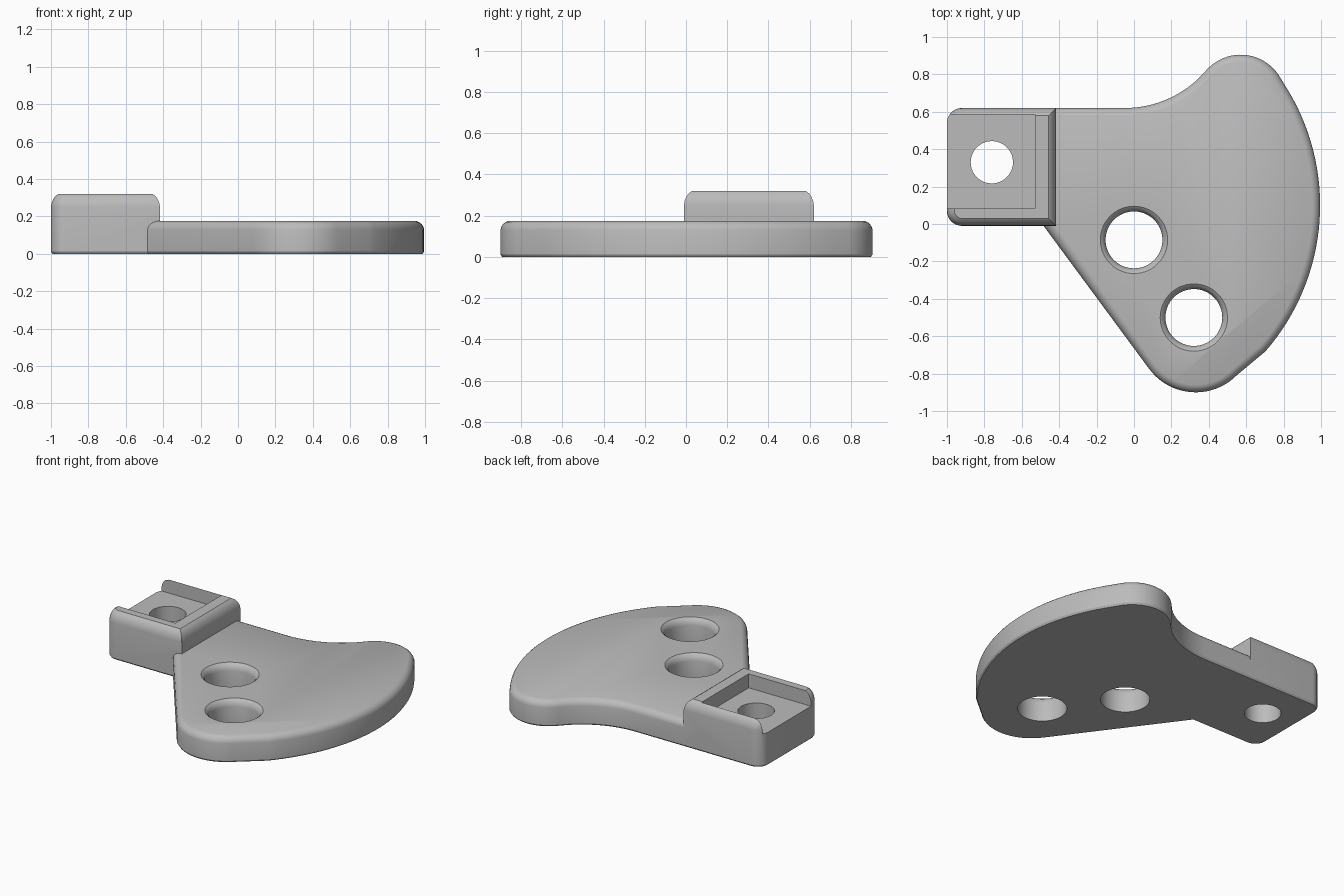
import bpy, bmesh, math
from mathutils import Vector

cube = bpy.data.objects.get("Cube")
if cube:
    bpy.data.objects.remove(cube, do_unlink=True)

grey = bpy.data.materials.new("mid_grey")
grey.use_nodes = True
COLOUR = (0.5, 0.5, 0.5, 1)
grey.diffuse_color = COLOUR
grey.node_tree.nodes["Principled BSDF"].inputs["Base Color"].default_value = COLOUR


def arc(cx, cy, r, a0, a1, n):
    """Points along an arc, angles in degrees."""
    angles = [math.radians(a0 + (a1 - a0) * i / n) for i in range(n + 1)]
    return [Vector((cx + r * math.cos(a), cy + r * math.sin(a))) for a in angles]


def inset(points, d):
    """Move a counter-clockwise outline inwards with mitred corners."""
    result = []
    for i, p in enumerate(points):
        e0 = (p - points[i - 1]).normalized()
        e1 = (points[(i + 1) % len(points)] - p).normalized()
        n0, n1 = Vector((-e0.y, e0.x)), Vector((-e1.y, e1.x))
        result.append(p + (n0 + n1) * d / (1 + n0.dot(n1)))
    return result


def loft(name, rings):
    """Closed solid through (outline, height) rings."""
    bm = bmesh.new()
    loops = [[bm.verts.new((p.x, p.y, z)) for p in pts] for pts, z in rings]
    n = len(loops[0])
    for a, b in zip(loops, loops[1:]):
        for i in range(n):
            j = (i + 1) % n
            bm.faces.new((a[i], a[j], b[j], b[i]))
    bm.faces.new(loops[0][::-1])
    bm.faces.new(loops[-1])
    mesh = bpy.data.meshes.new(name)
    bm.to_mesh(mesh)
    bm.free()
    mesh.materials.append(grey)
    obj = bpy.data.objects.new(name, mesh)
    bpy.context.collection.objects.link(obj)
    return obj


def rounded_slab(name, outline, profile):
    return loft(name, [(inset(outline, d), z) for d, z in profile])


def combine(body, other, operation):
    """Apply a boolean, then remove the helper."""
    other.hide_render = True
    mod = body.modifiers.new(operation, 'BOOLEAN')
    mod.operation, mod.object, mod.solver = operation, other, 'EXACT'
    bpy.context.view_layer.objects.active = body
    bpy.ops.object.modifier_apply(modifier=mod.name)
    bpy.data.objects.remove(other, do_unlink=True)


def hole(body, x, y, profile):
    cutter = loft("hole_cutter", [(arc(x, y, r, 0, 354, 59), z) for r, z in profile])
    combine(body, cutter, 'DIFFERENCE')


# Curved plate, outlined counter-clockwise
outline = (
    arc(0.33, -0.59, 0.31, 216, 315, 20)
    + arc(-0.195, 0.1, 1.19, -41, 33, 32)
    + arc(0.57, 0.66, 0.245, 33, 139, 20)
    + arc(-0.05, 1.192, 0.572, -41, -90, 16)
    + [Vector((-0.55, 0.62)), Vector((-0.55, 0.08))]
)
plate = rounded_slab("curved_plate", outline, [
    (0.008, 0), (0, 0.012), (0, 0.13), (0.004, 0.145),
    (0.012, 0.158), (0.024, 0.168), (0.04, 0.175)])
for x, y in ((0, -0.085), (0.32, -0.5)):
    hole(plate, x, y, [(0.152, -0.1), (0.152, 0.13), (0.157, 0.15),
                       (0.168, 0.166), (0.18, 0.175), (0.18, 0.3)])

# Raised mounting block with rounded outer corners
block_outline = (
    [Vector((-0.417, -0.01)), Vector((-0.417, 0.62))]
    + arc(-0.92, 0.54, 0.08, 90, 180, 10)
    + arc(-0.92, 0.07, 0.08, 180, 270, 10)
)
block = rounded_slab("mounting_block", block_outline, [
    (0.008, 0), (0, 0.012), (0, 0.25), (0.003, 0.27),
    (0.011, 0.29), (0.022, 0.307), (0.04, 0.32)])

# Open-ended recess and bolt hole in the block
corners = [Vector(c) for c in ((-1.2, 0.082), (-0.53, 0.082), (-0.53, 0.585), (-1.2, 0.585))]
combine(block, loft("recess_cutter", [(corners, 0.225), (corners, 0.5)]), 'DIFFERENCE')
hole(block, -0.76, 0.33, [(0.113, -0.1), (0.113, 0.5)])

# Join both parts into one solid
combine(plate, block, 'UNION')
plate.name = "plate_with_mounting_block"
bpy.ops.object.select_all(action='DESELECT')
plate.select_set(True)
bpy.context.view_layer.objects.active = plate
bpy.ops.object.shade_smooth_by_angle(angle=math.radians(25))
